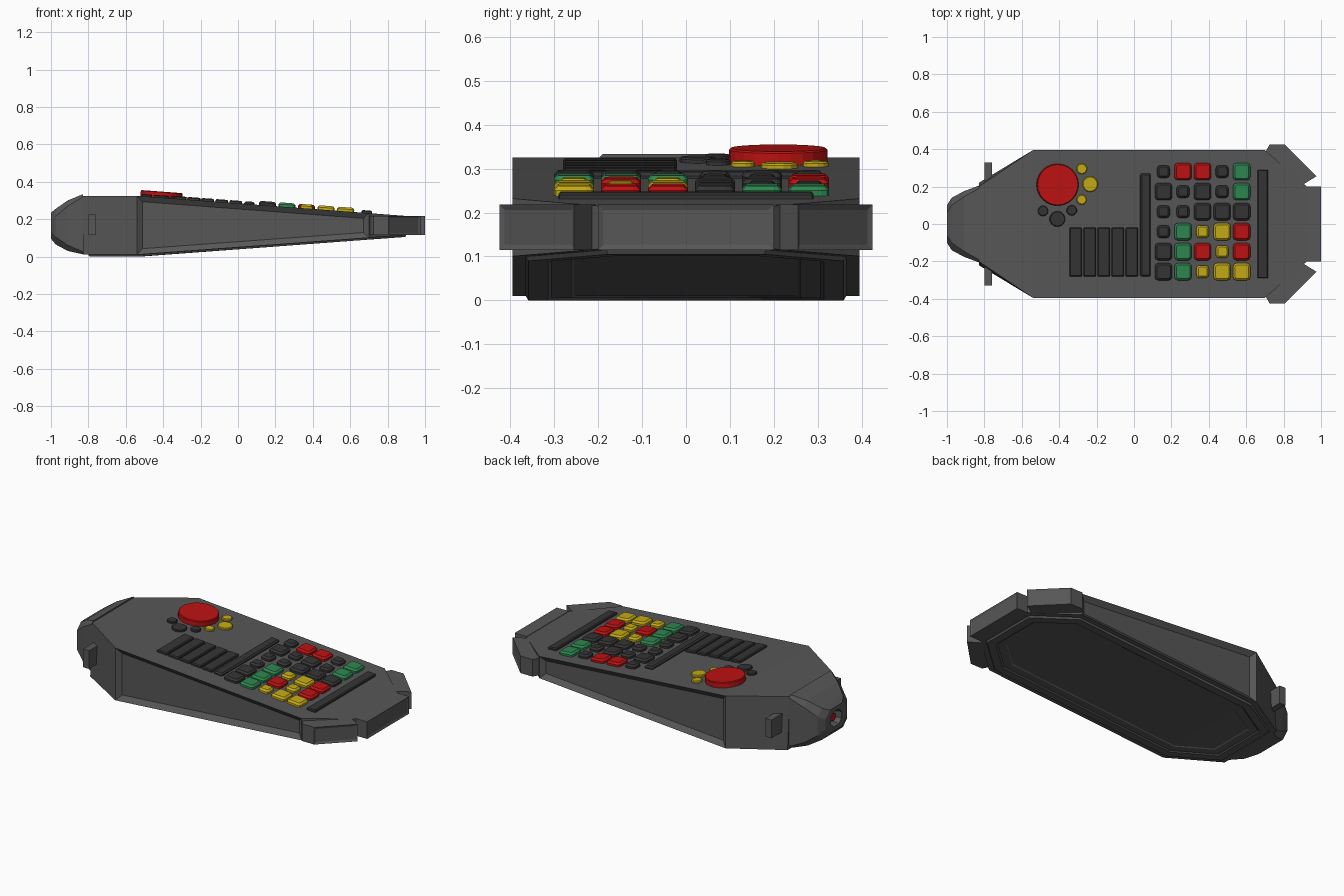
import bpy, bmesh, math
from mathutils import Matrix

cube = bpy.data.objects.get("Cube")
if cube:
    bpy.data.objects.remove(cube, do_unlink=True)


def material(name, r, g, b):
    m = bpy.data.materials.new(name)
    m.use_nodes = True
    m.diffuse_color = (r, g, b, 1)
    bsdf = next(n for n in m.node_tree.nodes if n.type == 'BSDF_PRINCIPLED')
    bsdf.inputs["Base Color"].default_value = (r, g, b, 1)
    bsdf.inputs["Roughness"].default_value = 0.6
    return m


GREY = material("casing grey", 0.095, 0.095, 0.095)
DARK = material("key charcoal", 0.035, 0.035, 0.035)
RED = material("key red", 0.52, 0.006, 0.006)
YELLOW = material("key yellow", 0.56, 0.41, 0.008)
GREEN = material("key green", 0.028, 0.24, 0.08)

SLOPE = -0.075


def top_z(x):
    return 0.325 + SLOPE * max(0, x + 0.54)


def bottom_z(x):
    return 0.01 + 0.073 * max(0, x + 0.54)


def finish(name, bm, mat):
    mesh = bpy.data.meshes.new(name)
    bmesh.ops.recalc_face_normals(bm, faces=bm.faces)
    bm.to_mesh(mesh)
    bm.free()
    mesh.materials.append(mat)
    obj = bpy.data.objects.new(name, mesh)
    bpy.context.collection.objects.link(obj)
    return obj


def prism(outline, low, high):
    """Upright prism from an outline, returned for more work."""
    bm = bmesh.new()
    lo = [bm.verts.new((x, y, low)) for x, y in outline]
    hi = [bm.verts.new((x, y, high)) for x, y in outline]
    bm.faces.new(lo)
    bm.faces.new(hi)
    n = len(outline)
    for i in range(n):
        j = (i + 1) % n
        bm.faces.new((lo[i], lo[j], hi[j], hi[i]))
    bmesh.ops.recalc_face_normals(bm, faces=bm.faces)
    return bm


def inset_faces(bm, faces, width, depth):
    bmesh.ops.inset_individual(bm, faces=faces, thickness=width, depth=depth,
                               use_even_offset=True)


# Casing: a wedge with a flat rear part and a sloping front part
bm = bmesh.new()
half = [(-0.83, 0.2, 0.22), (-0.54, 0.395, 0.395), (0.70, 0.395, 0.395), (0.93, 0.195, 0.195)]
ring = {}
for s in (-1, 1):
    for k, (x, yt, yb) in enumerate(half):
        ring[s, k] = (bm.verts.new((x, s * yb, bottom_z(x))),
                      bm.verts.new((x, s * yt, top_z(x))))
panels = []
for s in (-1, 1):
    for k in range(3):
        a, b = ring[s, k], ring[s, k + 1]
        f = bm.faces.new((a[0], b[0], b[1], a[1]))
        if k == 1:
            panels.append(f)
for k in (0, 3):
    a, b = ring[-1, k], ring[1, k]
    bm.faces.new((a[0], b[0], b[1], a[1]))
undersides = []
for level in (0, 1):
    rear = bm.faces.new([ring[p][level] for p in ((-1, 0), (-1, 1), (1, 1), (1, 0))])
    front = bm.faces.new([ring[p][level] for p in
                          ((-1, 1), (-1, 2), (-1, 3), (1, 3), (1, 2), (1, 1))])
    if level == 0:
        undersides = [rear, front]
bmesh.ops.recalc_face_normals(bm, faces=bm.faces)
inset_faces(bm, panels, 0.03, -0.022)
# Stepped base plate
for width, depth in ((0.03, 0), (0.006, 0.01), (0.045, 0), (0.008, -0.006), (0.045, 0), (0.006, -0.004)):
    bmesh.ops.inset_region(bm, faces=undersides, thickness=width, depth=depth,
                           use_even_offset=True, use_boundary=True)
finish("casing", bm, GREY)

# Emitter head: chamfered rings narrowing to a recessed opening
bm = bmesh.new()
sections = [(-0.83, 0.205, 0.012, 0.333, 0.015), (-0.91, 0.175, 0.03, 0.3, 0.03),
            (-0.975, 0.14, 0.065, 0.255, 0.04), (-1.0, 0.1, 0.095, 0.235, 0.04),
            (-1.0, 0.05, 0.12, 0.21, 0.025), (-0.94, 0.04, 0.13, 0.2, 0.02)]
loops = []
for x, w, lo, hi, c in sections:
    pts = [(-w + c, lo), (w - c, lo), (w, lo + c), (w, hi - c),
           (w - c, hi), (-w + c, hi), (-w, hi - c), (-w, lo + c)]
    loops.append([bm.verts.new((x, y, z)) for y, z in pts])
for a, b in zip(loops, loops[1:]):
    for i in range(8):
        j = (i + 1) % 8
        bm.faces.new((a[i], a[j], b[j], b[i]))
bm.faces.new(loops[0])
bm.faces.new(loops[-1])
finish("emitter_head", bm, GREY)

bm = bmesh.new()
bmesh.ops.create_cone(bm, cap_ends=True, segments=12, radius1=0.032, radius2=0.024, depth=0.04,
                      matrix=Matrix.Translation((-0.96, 0, 0.165)) @ Matrix.Rotation(-math.pi / 2, 4, 'Y'))
finish("emitter_lens", bm, RED)

# Side lugs and front bumpers
corner = [(0.70, 0.38), (0.725, 0.425), (0.805, 0.425), (0.975, 0.255), (0.895, 0.205)]
for s, side in ((1, "left"), (-1, "right")):
    lug = [(-0.8, s * 0.19), (-0.76, s * 0.19), (-0.76, s * 0.33), (-0.8, s * 0.33)]
    finish(side + "_lug", prism(lug, 0.115, 0.225), GREY)
    bm = prism([(x, s * y) for x, y in corner], 0.115, 0.218)
    outer = [f for f in bm.faces if f.normal.x > 0.5 and f.normal.y * s > 0.5]
    inset_faces(bm, outer, 0.012, -0.005)
    finish(side + "_corner_bumper", bm, GREY)
bm = prism([(0.92, -0.2), (1.0, -0.2), (1.0, 0.2), (0.92, 0.2)], 0.115, 0.218)
inset_faces(bm, [f for f in bm.faces if f.normal.x > 0.9], 0.012, -0.005)
finish("end_bumper", bm, GREY)


# Controls lie on the sloping top
def place(obj, x, y):
    obj.location = (x, y, top_z(x))
    obj.rotation_euler = (0, math.atan(-SLOPE), 0)


def block(name, x, y, sx, sy, height, mat, bevel):
    bm = bmesh.new()
    bmesh.ops.create_cube(bm, size=1, matrix=Matrix.Diagonal((sx, sy, height + 0.01, 1)))
    bmesh.ops.translate(bm, verts=bm.verts, vec=(0, 0, (height - 0.01) / 2))
    uprights = [e for e in bm.edges if abs(e.verts[0].co.z - e.verts[1].co.z) > 0.01]
    bmesh.ops.bevel(bm, geom=uprights, offset=bevel, segments=2, profile=0.5, affect='EDGES')
    rim = [e for e in bm.edges if all(v.co.z > height - 0.001 for v in e.verts)]
    bmesh.ops.bevel(bm, geom=rim, offset=min(bevel, 0.01), segments=1, affect='EDGES')
    place(finish(name, bm, mat), x, y)


def disc(name, x, y, radius, height, mat, sides):
    bm = bmesh.new()
    bmesh.ops.create_cone(bm, cap_ends=True, segments=sides, radius1=radius, radius2=radius,
                          depth=height + 0.01,
                          matrix=Matrix.Translation((0, 0, (height - 0.01) / 2)))
    rim = [e for e in bm.edges if all(v.co.z > height - 0.001 for v in e.verts)]
    bmesh.ops.bevel(bm, geom=rim, offset=0.004, segments=1, affect='EDGES')
    place(finish(name, bm, mat), x, y)


# Key grid: letters give colours, capitals are large keys
colours = {"K": DARK, "R": RED, "G": GREEN, "Y": YELLOW}
rows = ["kRRkG", "KkKkG", "kkKKK", "kGyYR", "KGRyR", "KGyYY"]
for r, row in enumerate(rows):
    for c, letter in enumerate(row):
        size = 0.092 if letter.isupper() else 0.068
        block(f"key_{r + 1}_{c + 1}", 0.157 + 0.1045 * c, 0.28 - 0.107 * r, size, size, 0.022,
              colours[letter.upper()], 0.018)

# Ridged grip bars
for i in range(5):
    block(f"grip_bar_{i + 1}", -0.312 + 0.075 * i, -0.15, 0.066, 0.26, 0.014, DARK, 0.005)
block("long_bar", 0.061, -0.005, 0.056, 0.55, 0.014, DARK, 0.008)
block("front_bar", 0.688, 0, 0.056, 0.58, 0.014, DARK, 0.005)

# Round buttons
disc("main_button", -0.41, 0.21, 0.112, 0.032, RED, 24)
for i, (x, y, radius) in enumerate([(-0.235, 0.213, 0.042), (-0.28, 0.295, 0.029), (-0.28, 0.13, 0.027)]):
    disc(f"yellow_button_{i + 1}", x, y, radius, 0.012, YELLOW, 14)
for i, (x, y, radius) in enumerate([(-0.41, 0.027, 0.042), (-0.487, 0.07, 0.028), (-0.333, 0.073, 0.028)]):
    disc(f"dark_button_{i + 1}", x, y, radius, 0.012, DARK, 14)
